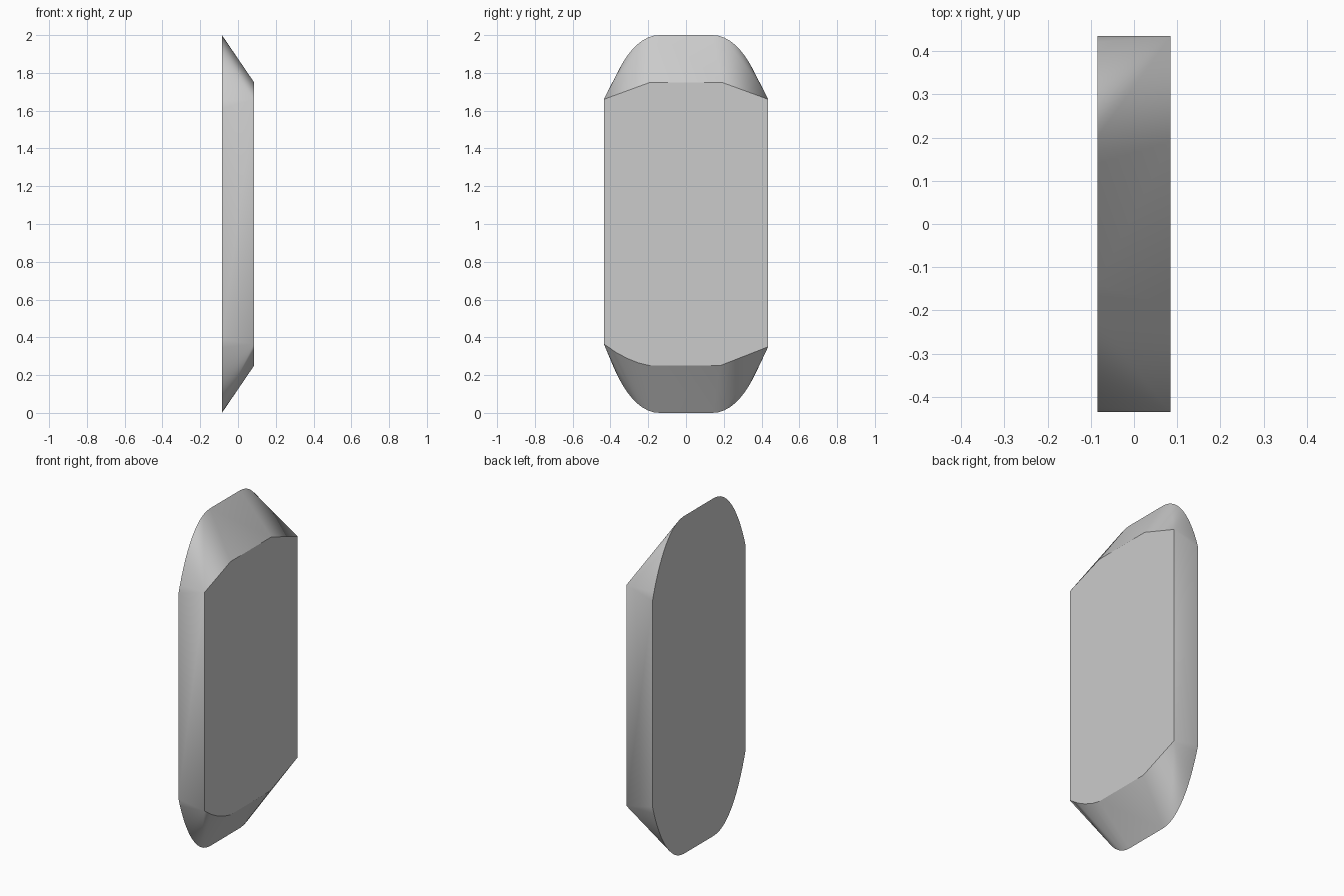
import bpy, bmesh, math
from mathutils import Vector
from mathutils.geometry import interpolate_bezier

if "Cube" in bpy.data.objects:
    bpy.data.objects.remove(bpy.data.objects["Cube"])

D = 0.085  # half thickness
W = 0.435  # half width


def corner(sign, end_z, tip_z):
    """Rounded back corner, from the straight side to the flat tip."""
    span = tip_z - end_z
    return interpolate_bezier(
        Vector((-D, sign * W, end_z)),
        Vector((-D, sign * 0.38, end_z + span * 0.5)),
        Vector((-D, sign * 0.28, tip_z)),
        Vector((-D, sign * 0.14, tip_z)), 14)


# Back outline: full height with four rounded corners
points = []
for sign in (-1, 1):
    points += corner(sign, 1.61, 2.0) + corner(sign, 0.39, 0.0)

# Front outline: shorter, chamfered, one lower corner gently curved
front = [(-W, 1.66), (-0.19, 1.75), (0.19, 1.75), (W, 1.66),
         (W, 0.35), (0.18, 0.25), (-0.19, 0.25),
         (-0.25, 0.264), (-0.31, 0.288), (-0.37, 0.32), (-W, 0.365)]
points += [Vector((D, y, z)) for y, z in front]

# Skin between the two flat outlines
bm = bmesh.new()
for p in points:
    bm.verts.new(p)
bmesh.ops.convex_hull(bm, input=bm.verts[:])
bmesh.ops.dissolve_limit(bm, angle_limit=math.radians(0.5),
                         verts=bm.verts[:], edges=bm.edges[:])
bmesh.ops.recalc_face_normals(bm, faces=bm.faces[:])
mesh = bpy.data.meshes.new("bevelled_slab")
bm.to_mesh(mesh)
bm.free()

slab = bpy.data.objects.new("bevelled_slab", mesh)
bpy.context.collection.objects.link(slab)
bpy.context.view_layer.objects.active = slab
slab.select_set(True)
bpy.ops.object.shade_smooth_by_angle(angle=math.radians(30))
